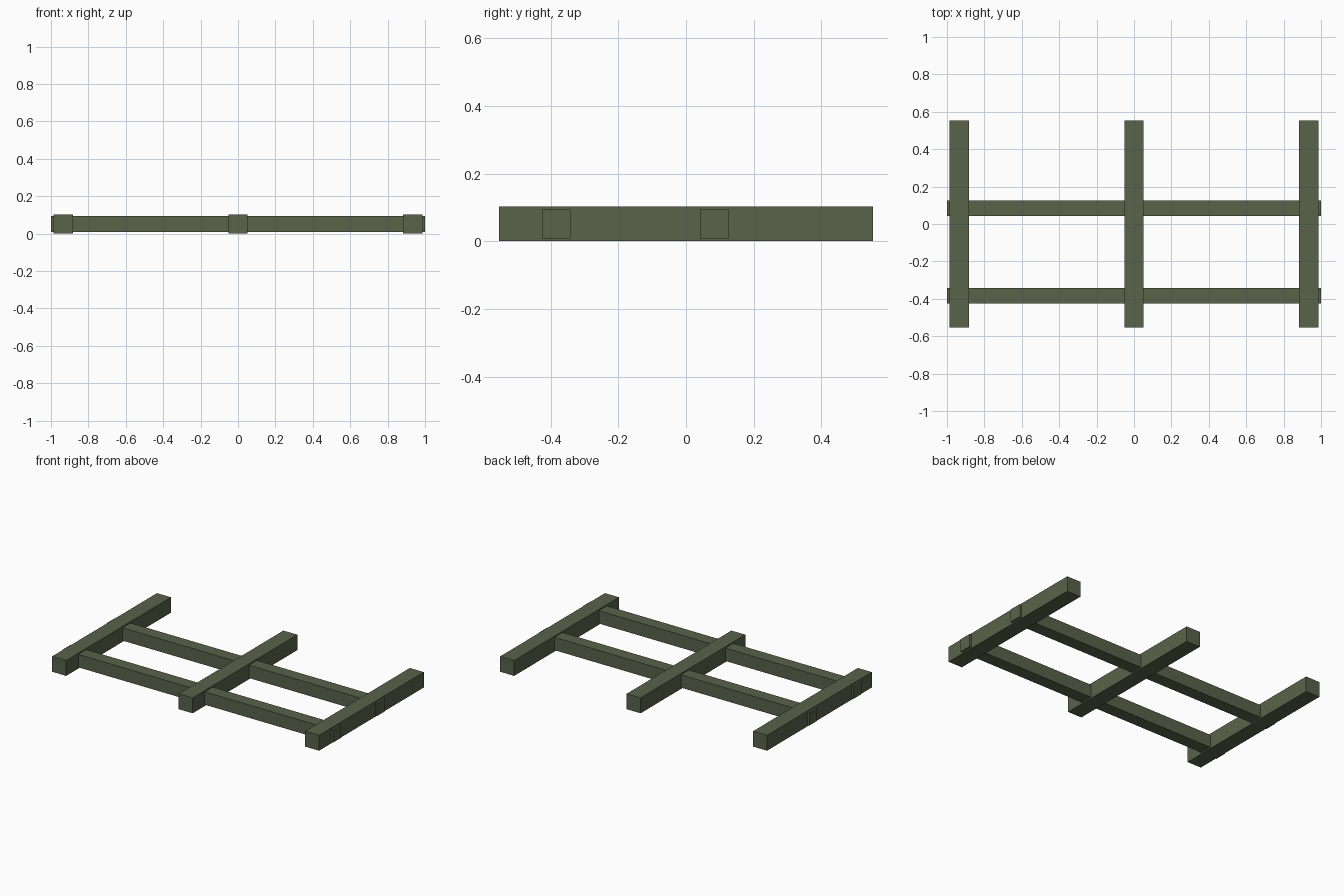
import bpy

if "Cube" in bpy.data.objects:
    bpy.data.objects.remove(bpy.data.objects["Cube"])

mat = bpy.data.materials.new("olive_paint")
mat.diffuse_color = (0.10, 0.125, 0.07, 1)
mat.use_nodes = True
mat.node_tree.nodes["Principled BSDF"].inputs["Base Color"].default_value = mat.diffuse_color


def beam(name, center, size):
    bpy.ops.mesh.primitive_cube_add(size=1, location=center)
    ob = bpy.context.object
    ob.name = name
    ob.scale = size
    bpy.ops.object.transform_apply(location=False, rotation=False, scale=True)
    ob.data.materials.append(mat)
    return ob


# Three thick cross beams resting on the ground
for side, x in (("left", -0.935), ("middle", 0), ("right", 0.935)):
    beam(side + "_cross_beam", (x, 0, 0.0515), (0.103, 1.106, 0.103))

# Two thinner long rails passing through the cross beams
for side, y in (("front", -0.383), ("back", 0.084)):
    beam(side + "_long_rail", (0, y, 0.0515), (2.0, 0.084, 0.086))
